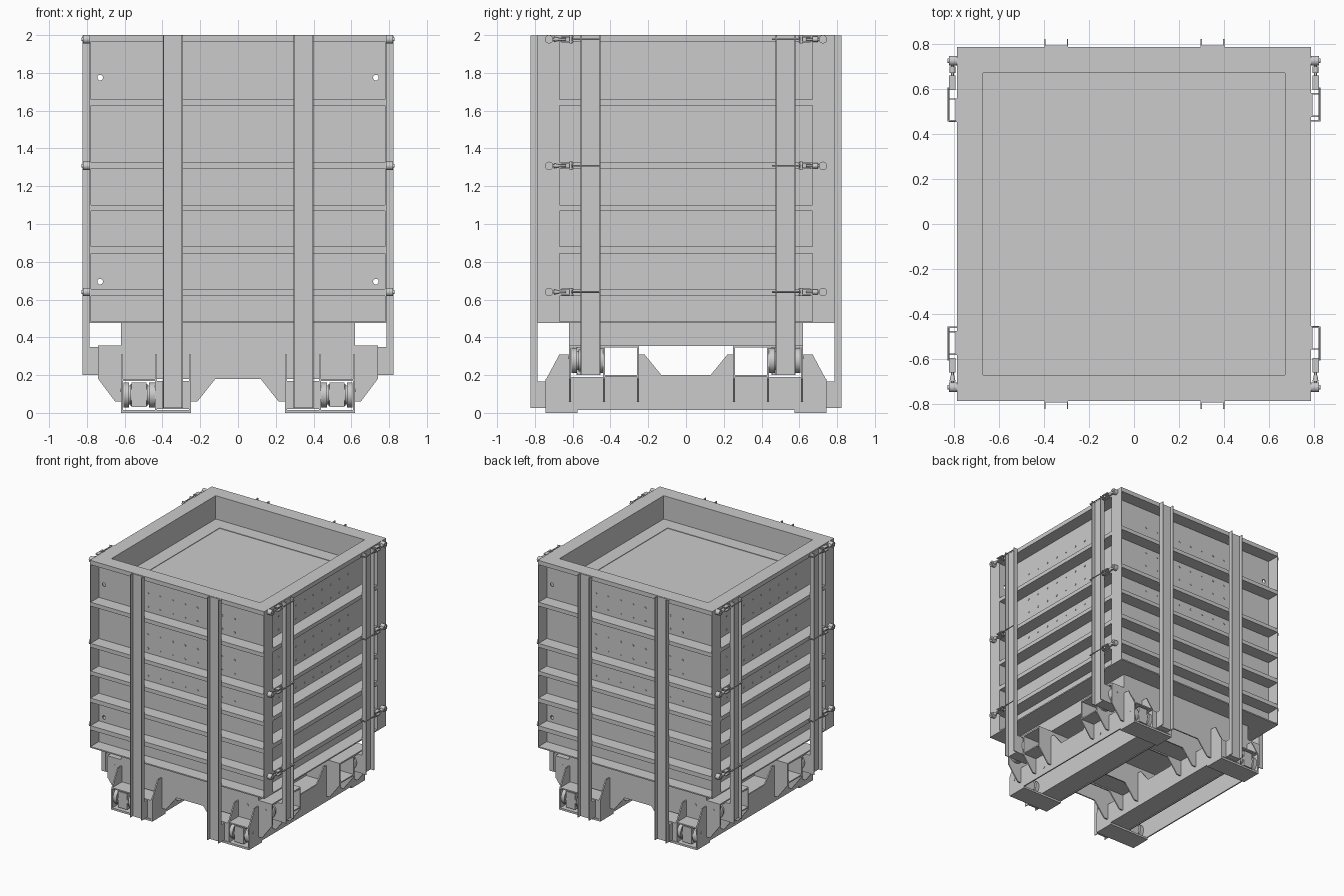
import bpy, bmesh, math
from mathutils import Matrix, Vector

if "Cube" in bpy.data.objects:
    bpy.data.objects.remove(bpy.data.objects["Cube"])


class Part:
    """Collects simple solids into one named mesh object."""
    def __init__(self, name):
        self.name, self.bm = name, bmesh.new()

    def box(self, x0, x1, y0, y1, z0, z1):
        c = Vector(((x0 + x1) / 2, (y0 + y1) / 2, (z0 + z1) / 2))
        s = Matrix.Diagonal((abs(x1 - x0), abs(y1 - y0), abs(z1 - z0), 1))
        bmesh.ops.create_cube(self.bm, size=1, matrix=Matrix.Translation(c) @ s)

    def cyl(self, c, r, length, axis, r2=None, seg=20):
        rot = {'X': Matrix.Rotation(math.pi / 2, 4, 'Y'),
               'Y': Matrix.Rotation(-math.pi / 2, 4, 'X'), 'Z': Matrix()}[axis]
        bmesh.ops.create_cone(self.bm, cap_ends=True, segments=seg, radius1=r,
                              radius2=r if r2 is None else r2, depth=length,
                              matrix=Matrix.Translation(c) @ rot)

    def plate(self, pts, pos, t, axis):
        # flat outline extruded by t along X or Y
        def put(a, b, d):
            return (d, a, b) if axis == 'X' else (a, d, b)
        lo = [self.bm.verts.new(put(a, b, pos - t / 2)) for a, b in pts]
        hi = [self.bm.verts.new(put(a, b, pos + t / 2)) for a, b in pts]
        self.bm.faces.new(lo)
        self.bm.faces.new(hi[::-1])
        n = len(pts)
        for i in range(n):
            j = (i + 1) % n
            self.bm.faces.new((lo[j], lo[i], hi[i], hi[j]))

    def done(self, smooth=False):
        bmesh.ops.recalc_face_normals(self.bm, faces=self.bm.faces)
        me = bpy.data.meshes.new(self.name)
        self.bm.to_mesh(me)
        self.bm.free()
        ob = bpy.data.objects.new(self.name, me)
        bpy.context.collection.objects.link(ob)
        if smooth:
            bpy.ops.object.select_all(action='DESELECT')
            ob.select_set(True)
            bpy.context.view_layer.objects.active = ob
            bpy.ops.object.shade_smooth_by_angle(angle=math.radians(35))
        return ob


S = (-1, 1)
OUT, INN, PL = 0.785, 0.67, 0.68
RIBS = [(1.628, 1.66), (1.293, 1.325), (1.068, 1.1), (0.845, 0.88), (0.62, 0.655)]
BANDS = RIBS + [(1.965, 2.0), (0.475, 0.485)]

# front and back skins with through holes near the edges
skins = Part("front_back_skins")
for s in S:
    skins.box(-OUT, OUT, s * INN, s * PL, 0.475, 2.0)
skins = skins.done()
cut = Part("hole_cutter")
for s in S:
    for z in (1.775, 0.695):
        cut.cyl((s * 0.73, 0, z), 0.015, 2, 'Y')
cut = cut.done()
cut.hide_render = True
cut.hide_set(True)
m = skins.modifiers.new("holes", 'BOOLEAN')
m.operation, m.object, m.solver = 'DIFFERENCE', cut, 'EXACT'

# side skins
p = Part("side_skins")
for s in S:
    p.box(s * INN, s * PL, -INN, INN, 0.475, 2.0)
p.done()

# horizontal ribs, top rim and end plates
p = Part("panel_ribs")
for s in S:
    for z0, z1 in BANDS:
        p.box(-OUT, OUT, s * PL, s * OUT, z0, z1)
        p.box(s * PL, s * OUT, -INN, INN, z0, z1)
    for t in S:
        p.box(s * 0.777, s * OUT, t * PL, t * OUT, 0.475, 2.0)
p.done()

# inner floor with its thin square frame, and the bottom
p = Part("inner_floor")
p.box(-INN, INN, -INN, INN, 1.79, 1.81)
for s in S:
    p.box(s * 0.552, s * 0.56, -0.56, 0.56, 1.81, 1.814)
    p.box(-0.552, 0.552, s * 0.552, s * 0.56, 1.81, 1.814)
p.done()
p = Part("bottom_and_skirt")
p.box(-INN, INN, -INN, INN, 0.475, 0.487)
p.box(-0.62, 0.62, -0.62, 0.62, 0.355, 0.476)
p.done()

# rows of small bolts on every wall
p = Part("wall_bolts")
for s in S:
    for z in (1.81, 1.7, 1.588, 1.475, 1.364, 1.25, 1.14):
        for i in range(-4, 5):
            u = i * 0.1115
            p.cyl((u, s * 0.681, z), 0.008, 0.006, 'Y', seg=10)
            p.cyl((s * 0.681, u, z), 0.008, 0.006, 'X', seg=10)
p.done()

# upright channels, open to the outside
p = Part("upright_channels")
SIDE = (-0.505, 0.528)
for s in S:
    for c in (-0.345, 0.348):
        p.box(c - 0.053, c + 0.053, s * OUT, s * 0.792, 0.025, 1.998)
        for e in S:
            p.box(c + e * 0.053, c + e * 0.047, s * OUT, s * 0.822, 0.025, 1.998)
    for c in SIDE:
        c *= s
        p.box(s * OUT, s * 0.792, c - 0.053, c + 0.053, 0.2, 1.998)
        for e in S:
            p.box(s * OUT, s * 0.822, c + e * 0.053, c + e * 0.047, 0.2, 1.998)
p.done()

# tension latches: eye bolt, jaw, neck and strap loop
p = Part("tension_latches")
for s in S:
    for t in S:
        for z in (1.978, 1.308, 0.64):
            p.cyl((s * 0.803, t * 0.725, z), 0.022, 0.036, 'X')
            p.cyl((s * 0.806, t * 0.725, z), 0.01, 0.044, 'X')
            p.cyl((s * 0.806, t * 0.675, z), 0.006, 0.08, 'Y', seg=12)
            p.cyl((s * 0.806, t * 0.685, z), 0.014, 0.03, 'Y', r2=0.007 if t < 0 else 0.014, seg=12)
            for e in S:
                p.box(s * 0.792, s * 0.822, t * 0.595, t * 0.66, z + e * 0.01, z + e * 0.018)
            p.cyl((s * 0.807, t * 0.61, z), 0.008, 0.044, 'Z', seg=12)
            p.cyl((s * 0.824, t * 0.53, z), 0.004, 0.15, 'Y', seg=8)
            p.box(s * OUT, s * 0.826, t * 0.455, t * 0.461, z - 0.004, z + 0.004)
p.done(True)


def mirrored(half):
    return half + [(-a, b) for a, b in reversed(half)]


# cross plates of the upper layer with gussets that straddle the runners
cross = mirrored([(0.12, 0.18), (0.215, 0.06), (0.255, 0.06), (0.255, 0.18), (0.615, 0.18),
                  (0.615, 0.06), (0.65, 0.06), (0.74, 0.18), (0.74, 0.358)])
p = Part("cross_plates")
for y in (0.255, 0.435, 0.615):
    for s in S:
        p.plate(cross, s * y, 0.01, 'Y')
for s in S:
    p.box(-0.74, 0.74, s * 0.255, s * 0.435, 0.345, 0.358)
    p.box(-0.74, 0.74, s * 0.435, s * 0.615, 0.345, 0.358)
    p.box(-0.74, 0.74, s * 0.255, s * 0.435, 0.19, 0.2)
    for c in SIDE:
        c *= s
        p.box(s * 0.62, s * OUT, c - 0.05, c + 0.05, 0.2, 0.35)
p.done()

# long runner walls with upward gussets
wall = mirrored([(0.13, 0.2), (0.22, 0.31), (0.255, 0.31), (0.255, 0.19), (0.615, 0.19),
                 (0.615, 0.31), (0.67, 0.31), (0.745, 0.17), (0.745, 0.015)])
p = Part("runner_walls")
for x in (0.255, 0.435, 0.615):
    for s in S:
        p.plate(wall, s * x, 0.01, 'X')
for s in S:
    p.box(s * 0.295, s * 0.4, -OUT, OUT, 0.025, 0.165)
    p.box(s * 0.255, s * 0.435, -0.745, 0.745, 0.02, 0.17)
    p.box(s * 0.435, s * 0.615, -0.745, 0.745, 0.17, 0.18)
    for t in S:
        p.box(s * 0.25, s * 0.62, t * 0.575, t * 0.745, 0, 0.016)
p.done()

# rollers in the open ends of both layers
p = Part("end_rollers")
for s in S:
    for t in S:
        for a, r, w in ((0.525, 0.05, 0.16), (0.455, 0.066, 0.03), (0.592, 0.066, 0.03),
                        (0.488, 0.058, 0.02), (0.56, 0.058, 0.02)):
            p.cyl((s * a, t * 0.675, 0.095), r, w, 'X', seg=28)
            p.cyl((s * 0.675, t * a, 0.277), r, w, 'Y', seg=28)
        p.box(s * 0.485, s * 0.565, t * 0.62, t * 0.735, 0.03, 0.16)
p.done(True)

# small pins on the base plates
p = Part("base_pins")
for s in S:
    for t in S:
        for y, z in ((0.335, 0.075), (0.69, 0.12)):
            p.cyl((s * 0.62, t * y, z), 0.01, 0.006, 'X', seg=12)
        for x in (0.52, 0.68):
            p.cyl((s * x, t * 0.62, 0.295), 0.009, 0.006, 'Y', seg=12)
p.done()
